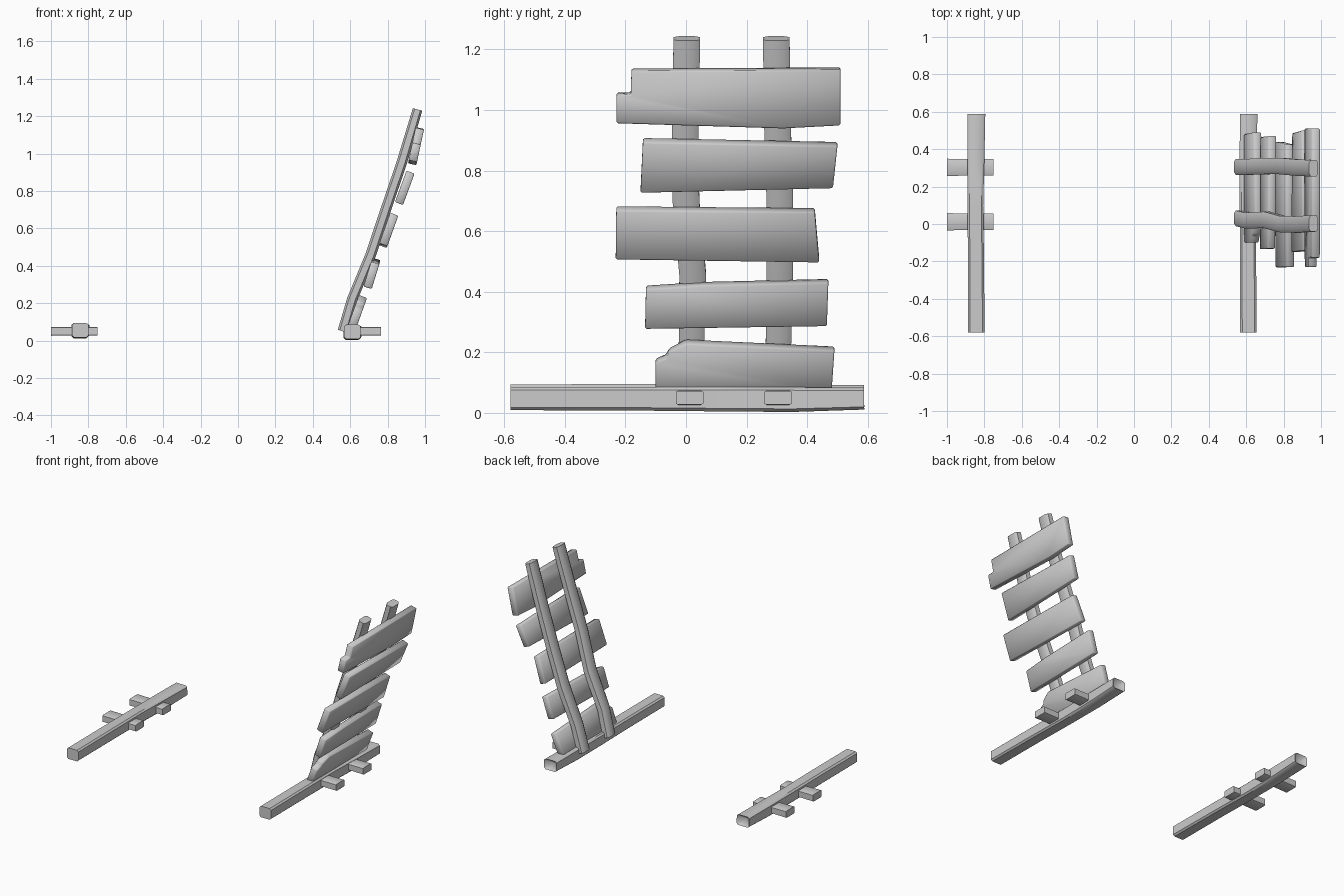
import bpy, bmesh
from mathutils import Vector

if "Cube" in bpy.data.objects:
    bpy.data.objects.remove(bpy.data.objects["Cube"])


def finish(name, bm, angle=0.7):
    bmesh.ops.recalc_face_normals(bm, faces=bm.faces)
    me = bpy.data.meshes.new(name)
    bm.to_mesh(me)
    bm.free()
    ob = bpy.data.objects.new(name, me)
    bpy.context.collection.objects.link(ob)
    bpy.ops.object.select_all(action='DESELECT')
    ob.select_set(True)
    bpy.context.view_layer.objects.active = ob
    bpy.ops.object.shade_smooth_by_angle(angle=angle)
    return ob


def loft(name, path, side, sizes, cut, dent=0.0):
    """Sweep a chamfered rectangle along path; sizes are (width, height) per point."""
    bm = bmesh.new()
    pts = [Vector(p) for p in path]
    side = Vector(side)
    rings = []
    for i, p in enumerate(pts):
        tan = (pts[min(i + 1, len(pts) - 1)] - pts[max(i - 1, 0)]).normalized()
        up = side.cross(tan).normalized()
        a, b = sizes[i][0] / 2, sizes[i][1] / 2
        c, d = a * (1 - cut), b * (1 - cut)
        shape = [(a, -d), (a, d), (c, b), (-c, b), (-a, d), (-a, -d), (-c, -b), (c, -b)]
        rings.append([bm.verts.new(p + side * u + up * v) for u, v in shape])
    for r, s in zip(rings, rings[1:]):
        for k in range(8):
            n = (k + 1) % 8
            bm.faces.new((r[k], r[n], s[n], s[k]))
    bm.faces.new(rings[0])
    # the last end may be hollowed to a point
    if dent:
        tip = bm.verts.new(pts[-1] - (pts[-1] - pts[-2]).normalized() * dent)
        for k in range(8):
            bm.faces.new((rings[-1][k], rings[-1][(k + 1) % 8], tip))
    else:
        bm.faces.new(rings[-1])
    return finish(name, bm)


def plank(name, outline, low, high, thick=0.046):
    """Board with a (y, z) outline whose outer face leans through low and high (x, z)."""
    lean = (high[0] - low[0]) / (high[1] - low[1])
    normal = Vector((1, 0, -lean)).normalized()
    bm = bmesh.new()
    outer = [bm.verts.new((low[0] + lean * (z - low[1]), y, z)) for y, z in outline]
    inner = [bm.verts.new(v.co - normal * thick) for v in outer]
    bm.faces.new(outer)
    bm.faces.new(inner[::-1])
    n = len(outer)
    for k in range(n):
        bm.faces.new((outer[k], inner[k], inner[(k + 1) % n], outer[(k + 1) % n]))
    bmesh.ops.recalc_face_normals(bm, faces=bm.faces)
    bmesh.ops.bevel(bm, geom=bm.edges[:], offset=0.005, segments=1, affect='EDGES')
    return finish(name, bm, 0.9)


# ground beams
for name, x, z in (("left_beam", -0.845, 0.056), ("right_beam", 0.61, 0.047)):
    loft(name, [(x + 0.002, -0.58, z), (x, -0.2, z), (x - 0.003, 0.1, z - 0.002),
                (x, 0.35, z - 0.003), (x + 0.003, 0.588, z)],
         (1, 0, 0), [(0.088, 0.076), (0.086, 0.078), (0.084, 0.08), (0.09, 0.082), (0.094, 0.072)],
         0.25, 0.04)

# pegs through the beams
for tag, x0, x1 in (("left", -1.0, -0.75), ("right", 0.58, 0.765)):
    for i, y in enumerate((0.012, 0.303)):
        loft(f"{tag}_peg_{i + 1}", [(x0, y, 0.05), ((x0 + x1) / 2, y, 0.05), (x1, y, 0.05)],
             (0, 1, 0), [(0.092, 0.048), (0.088, 0.046), (0.09, 0.046)], 0.15)

# leaning poles, slightly wavy sideways
profile = [(0.56, 0.05), (0.61, 0.22), (0.71, 0.46), (0.79, 0.70), (0.875, 0.95), (0.96, 1.236)]
for name, ys in (("pole_1", (0.03, 0.018, 0.022, 0.0, -0.003, 0.003)),
                 ("pole_2", (0.305, 0.305, 0.31, 0.31, 0.302, 0.298))):
    loft(name, [(x, y, z) for (x, z), y in zip(profile, ys)], (0, 1, 0),
         [(0.084, 0.055)] * 2 + [(0.088, 0.056)] * 3 + [(0.088, 0.052)], 0.4)

# slats nailed across the outer side of the poles
plank("slat_1", [(-0.10, 0.06), (-0.10, 0.165), (-0.065, 0.18), (-0.055, 0.20),
                 (0.0, 0.228), (0.49, 0.205), (0.48, 0.06)], (0.64, 0.09), (0.69, 0.228))
plank("slat_2", [(-0.135, 0.276), (-0.132, 0.408), (0.05, 0.42), (0.47, 0.43), (0.465, 0.285)],
      (0.715, 0.276), (0.762, 0.43))
plank("slat_3", [(-0.232, 0.505), (-0.23, 0.668), (0.425, 0.662), (0.44, 0.495)],
      (0.797, 0.50), (0.856, 0.665))
plank("slat_4", [(-0.15, 0.725), (-0.142, 0.893), (0.5, 0.88), (0.485, 0.74)],
      (0.884, 0.73), (0.941, 0.885))
plank("slat_5", [(-0.23, 0.955), (-0.23, 1.048), (-0.182, 1.05), (-0.18, 1.128), (0.51, 1.132),
                 (0.51, 0.948), (0.32, 0.938)], (0.955, 0.945), (0.995, 1.132))
